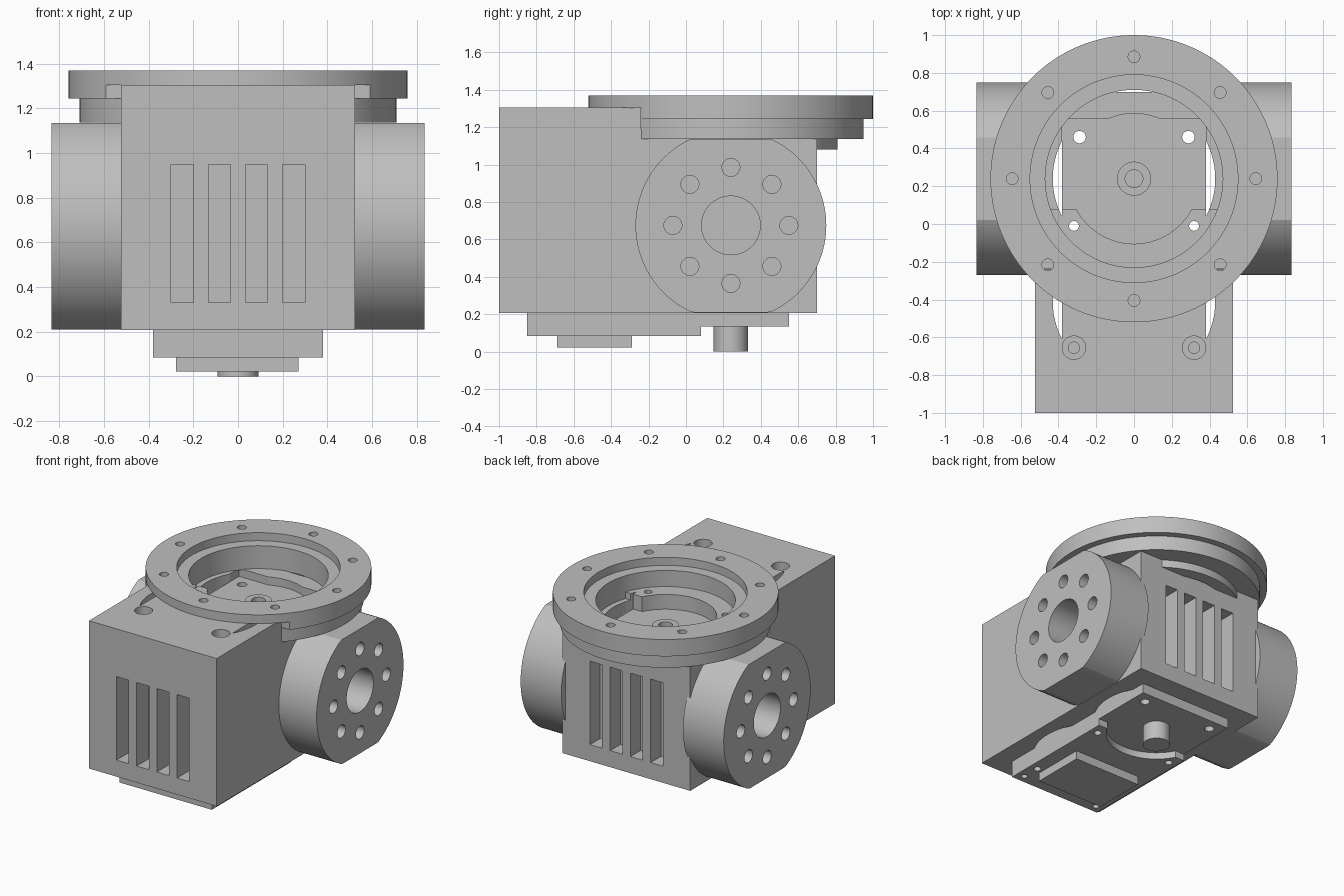
import bpy, bmesh, math
from mathutils import Vector

if "Cube" in bpy.data.objects:
    bpy.data.objects.remove(bpy.data.objects["Cube"])

metal = bpy.data.materials.new("grey metal")
metal.diffuse_color = (0.52, 0.52, 0.52, 1)
metal.use_nodes = True
metal.node_tree.nodes["Principled BSDF"].inputs["Base Color"].default_value = metal.diffuse_color
TAU = 2 * math.pi
CY = 0.24   # y of the main rotation axis
CZ = 0.675  # z of the side lugs


def prism(name, pts, a, b, axis="z"):
    """Extrude a 2D outline from a to b: axis z uses (x, y), axis x uses (y, z)."""
    def place(p, h):
        return Vector((p[0], p[1], h)) if axis == "z" else Vector((h, p[0], p[1]))
    bm = bmesh.new()
    lo = [bm.verts.new(place(p, a)) for p in pts]
    hi = [bm.verts.new(place(p, b)) for p in pts]
    n = len(pts)
    bm.faces.new(lo[::-1])
    bm.faces.new(hi)
    for i in range(n):
        bm.faces.new((lo[i], lo[(i + 1) % n], hi[(i + 1) % n], hi[i]))
    return finish(name, bm)


def finish(name, bm):
    bmesh.ops.recalc_face_normals(bm, faces=bm.faces)
    me = bpy.data.meshes.new(name)
    bm.to_mesh(me)
    bm.free()
    me.materials.append(metal)
    ob = bpy.data.objects.new(name, me)
    bpy.context.collection.objects.link(ob)
    return ob


def circle(u, v, r, n=96):
    return [(u + r * math.cos(TAU * i / n), v + r * math.sin(TAU * i / n)) for i in range(n)]


def cyl(name, u, v, r, a, b, axis="z", n=96):
    return prism(name, circle(u, v, r, n), a, b, axis)


def box(name, x0, x1, y0, y1, z0, z1):
    return prism(name, [(x0, y0), (x1, y0), (x1, y1), (x0, y1)], z0, z1)


def lathe(name, profile, cy, n=128):
    bm = bmesh.new()
    rings = [[bm.verts.new((r * math.cos(TAU * i / n), cy + r * math.sin(TAU * i / n), z))
              for r, z in profile] for i in range(n)]
    m = len(profile)
    for i in range(n):
        p, q = rings[i], rings[(i + 1) % n]
        for j in range(m):
            bm.faces.new((p[j], q[j], q[(j + 1) % m], p[(j + 1) % m]))
    return finish(name, bm)


def cut(target, cutters):
    for c in cutters:
        mod = target.modifiers.new("cut", "BOOLEAN")
        mod.operation = "DIFFERENCE"
        mod.solver = "EXACT"
        mod.object = c
        bpy.context.view_layer.objects.active = target
        bpy.ops.object.modifier_apply(modifier=mod.name)
        bpy.data.objects.remove(c, do_unlink=True)


# Body block, stepped down under the turntable
body = prism("body", [(-1, .207), (.7, .207), (.7, 1.14), (.08, 1.14), (.08, 1.19),
                      (-.24, 1.19), (-.24, 1.305), (-1, 1.305)], -.525, .525, "x")
cutters = [cyl("pocket", 0, CY, .345, 1.08, 1.5),
           box("pocket", -.38, .38, .08, .555, 1.08, 1.5)]
# Crescent slots running through the full height beside the inner module
a = math.acos(.38 / .43)
for yc in (-.41, CY):
    for s in (1, -1):
        arc = [(s * .43 * math.cos(a * t / 12), yc + .43 * math.sin(a * t / 12))
               for t in range(-12, 13)]
        cutters.append(prism("slot", arc, .1, 1.5))
# Vents in front and back walls
for i in range(4):
    x = (i - 1.5) * .166
    cutters.append(box("vent", x - .05, x + .05, -1.1, -.86, .33, .95))
    cutters.append(box("vent", x - .05, x + .05, .58, .8, .33, .95))
# Screw holes from above
for s in (1, -1):
    cutters += [cyl("hole", s * .318, -.655, .062, 1.22, 1.5, n=32),
                cyl("hole", s * .318, -.655, .03, 1.0, 1.21 + .02, n=32),
                cyl("hole", s * .318, -.01, .026, 0, 1.5, n=32),
                cyl("hole", s * .288, .46, .033, 0, 1.5, n=32)]
cut(body, cutters)

# Shaft hub on the pocket floor
hub = cyl("shaft_hub", 0, CY, .09, 1.05, 1.125, n=48)
cut(hub, [cyl("hole", 0, CY, .047, 1.08, 1.3, n=32)])

# Collar under the turntable
collar = lathe("collar", [(.48, 1.08), (.57, 1.08), (.57, 1.15), (.48, 1.15)], CY)
cut(collar, [box("trim", -1, 1, -1, .6, 1, 1.3)])

# Turntable ring with counterbore, bolt holes and a trimmed front underside
ring = lathe("turntable_ring", [(.47, 1.137), (.71, 1.137), (.71, 1.245), (.76, 1.245),
                                (.76, 1.37), (.55, 1.37), (.55, 1.31), (.47, 1.31)], CY)
cutters = [box("trim", -1, 1, -1, -.238, 1, 1.304)]
for i in range(8):
    t = TAU * i / 8
    cutters.append(cyl("hole", .645 * math.cos(t), CY + .645 * math.sin(t), .031, 1.26, 1.5, n=32))
cut(ring, cutters)

# Side lugs: drums with flattened top and bottom, bore and bolt circle
drum = [(y, min(max(z, .21), 1.135)) for y, z in circle(CY, CZ, .51, 128)]
for s, name in ((1, "right_lug"), (-1, "left_lug")):
    lug = prism(name, drum, s * .5, s * .835, "x")
    cutters = [cyl("bore", CY, CZ, .157, s * .53, s * .9, "x", 64)]
    for i in range(8):
        t = TAU * i / 8
        cutters.append(cyl("hole", CY + .31 * math.cos(t), CZ + .31 * math.sin(t), .048,
                           s * .65, s * .9, "x", 32))
    cut(lug, cutters)

# Bottom plate: thicker front half with a curved notch around the pin
plate = prism("bottom_plate", [(-.85, .085), (.08, .085), (.08, .135), (.55, .135),
                               (.55, .23), (-.85, .23)], -.38, .38, "x")
cutters = [cyl("notch", 0, CY, .345, 0, .135)]
for s in (1, -1):
    cutters += [cyl("hole", s * .318, -.01, .026, 0, .5, n=32),
                cyl("hole", s * .288, .46, .033, 0, .5, n=32),
                cyl("hole", s * .318, -.655, .026, 0, .18, n=32),
                cyl("hole", s * .32, -.79, .022, 0, .18, n=32)]
cut(plate, cutters)
panel = box("bottom_panel", -.278, .272, -.69, -.29, .022, .1)
pin = cyl("bottom_pin", 0, CY, .092, 0, .15, n=64)

# Smooth round walls, keep edges crisp
for ob in list(bpy.context.scene.objects):
    bpy.ops.object.select_all(action="DESELECT")
    ob.select_set(True)
    bpy.context.view_layer.objects.active = ob
    bpy.ops.object.shade_smooth_by_angle(angle=math.radians(15))
